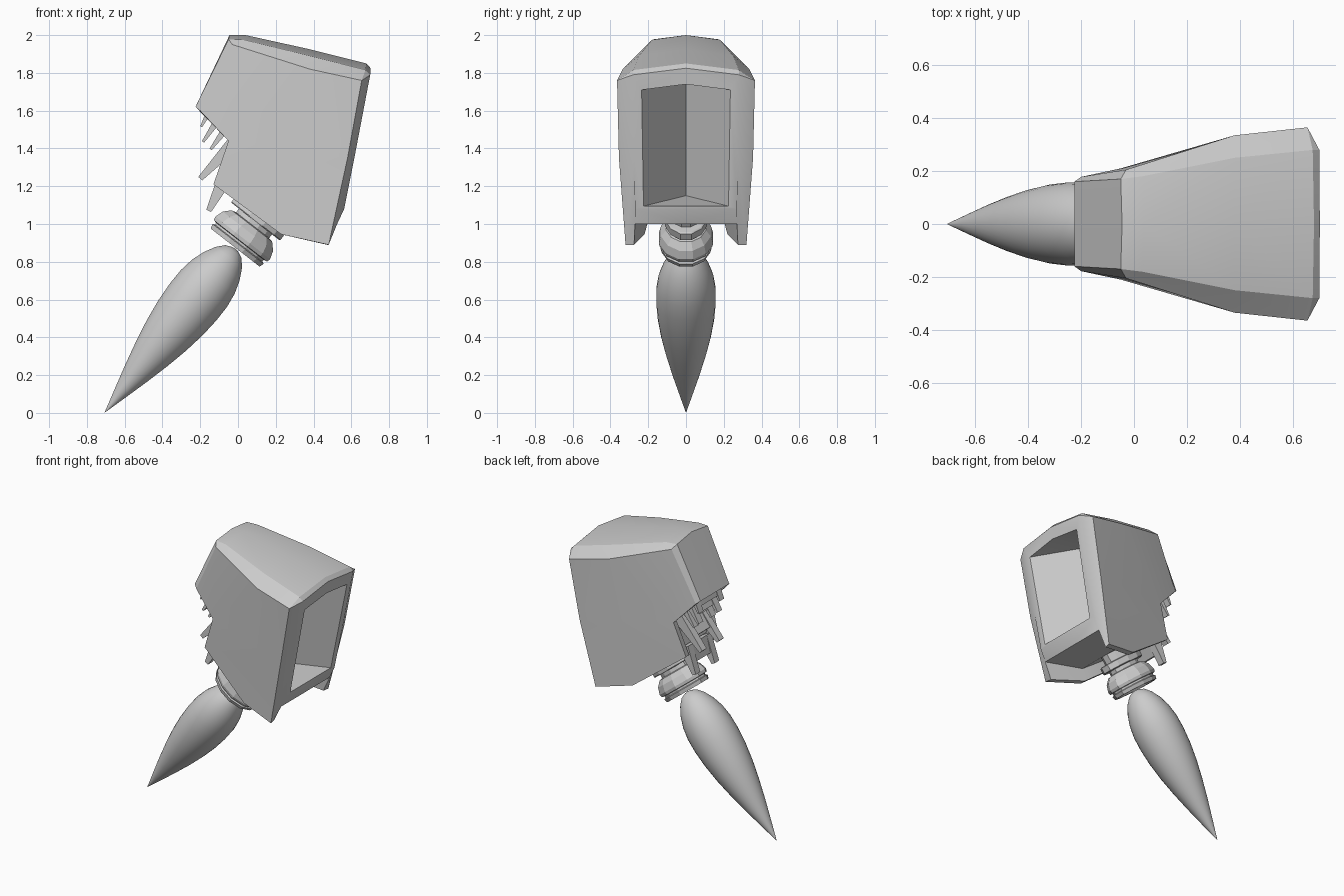
import bpy, bmesh
from mathutils import Vector
from math import cos, sin, pi

if "Cube" in bpy.data.objects:
    bpy.data.objects.remove(bpy.data.objects["Cube"])


def finish(bm, name, angle=None):
    bmesh.ops.remove_doubles(bm, verts=bm.verts, dist=1e-4)
    bmesh.ops.recalc_face_normals(bm, faces=bm.faces)
    me = bpy.data.meshes.new(name)
    bm.to_mesh(me)
    bm.free()
    ob = bpy.data.objects.new(name, me)
    bpy.context.collection.objects.link(ob)
    if angle:
        bpy.ops.object.select_all(action='DESELECT')
        ob.select_set(True)
        bpy.context.view_layer.objects.active = ob
        bpy.ops.object.shade_smooth_by_angle(angle=angle)
    return ob


# spin (height, radius) pairs around a tilted axis lying in the xz plane
def lathe(name, profile, origin, axis, sides, angle, yscale=1.0):
    d = Vector(axis).normalized()
    n = Vector((d.z, 0, -d.x))
    o = Vector(origin)
    bm = bmesh.new()
    rings = []
    for h, r in profile:
        rings.append([bm.verts.new(o + d * h + n * (r * cos(2 * pi * (i + .5) / sides))
                      + Vector((0, r * yscale * sin(2 * pi * (i + .5) / sides), 0)))
                      for i in range(sides)])
    for a, b in zip(rings, rings[1:]):
        for i in range(sides):
            j = (i + 1) % sides
            bm.faces.new((a[i], a[j], b[j], b[i]))
    bm.faces.new(rings[0])
    bm.faces.new(rings[-1])
    return finish(bm, name, angle)


# housing: named corner points of one half, mirrored across y
P = dict(
    r0=(-.045, 0, 2.0), r1=(.04, 0, 2.0), r2=(.38, 0, 1.925), r3=(.68, 0, 1.85),
    m0=(-.05, .17, 1.978), m1=(.03, .18, 1.975), m2=(.38, .25, 1.89), m3=(.675, .28, 1.815),
    s0=(-.03, .205, 1.95), s1=(.38, .335, 1.82), s2=(.655, .365, 1.76),
    s3=(.58, .355, 1.35), s4=(.48, .32, .89), s5=(.23, .265, .945), s6=(-.13, .185, 1.21),
    s7=(-.05, .21, 1.44), s8=(-.2, .178, 1.60),
    f8=(-.225, .16, 1.62), c8=(-.225, 0, 1.62),
    p2=(.70, .28, 1.79), pc=(.702, 0, 1.825), p3=(.618, .275, 1.36),
    p4=(.562, .27, 1.08), pb=(.562, 0, 1.08),
    g4=(.525, .27, 1.0), c4=(.525, 0, 1.0),
    i4=(.472, .275, .89), i5=(.23, .22, .945), g5=(.25, .22, 1.03), c5=(.25, 0, 1.03))
# back cavity and front window
P.update(
    i6=(-.125, .145, 1.21), g6=(-.06, .145, 1.24), c6=(-.06, 0, 1.24),
    g7=(.0, .16, 1.45), c7=(.0, 0, 1.45), i7=(-.045, .17, 1.44),
    w1=(.684, .235, 1.71), wt=(.69, 0, 1.74), w4=(.565, .225, 1.095), wb=(.565, 0, 1.095),
    vt=(.39, 0, 1.79), vb=(.27, 0, 1.15))
PANELS = dict(
    roof="r0 r1 m1 m0|r1 r2 m2 m1|r2 r3 m3 m2|m0 m1 s0|m1 m2 s1 s0|m2 m3 s2 s1",
    back="r0 m0 f8 c8|m0 s0 s8 f8",
    flank="s0 s1 s7 s8|s1 s2 s3 s7|s7 s3 s4 s5 s6",
    rim="r3 pc p2 m3|m3 p2 s2|s2 p2 p3 s3|s3 p3 p4 g4 i4 s4|p4 pb c4 g4",
    frame="pc wt w1 p2|p2 w1 w4 p4 p3|p4 w4 wb pb",
    window="wt vt w1|w1 vt vb w4|w4 vb wb",
    underside="s4 i4 i5 s5|s5 i5 i6 s6|i4 g4 g5 i5|i5 g5 g6 i6|g4 c4 c5 g5|g5 c5 c6 g6",
    cavity="s6 i6 i7 s7|i6 g6 g7 i7|s7 i7 f8 s8|i7 g7 f8|g6 c6 c7 g7|g7 c7 c8 f8")
bm = bmesh.new()
for side in (1, -1):
    v = {k: bm.verts.new((x, y * side, z)) for k, (x, y, z) in P.items()}
    for panel in PANELS.values():
        for face in panel.split("|"):
            bm.faces.new([v[k] for k in face.split()])
finish(bm, "thruster_housing", .45)


# jagged vent plates: a cross bar with a tapered prong at each end
def wedge(bm, root, tip, y0, y1, t0, t1):
    a, b = Vector((root[0], 0, root[1])), Vector((tip[0], 0, tip[1]))
    d = (b - a).normalized()
    n = Vector((d.z, 0, -d.x))
    vs = [bm.verts.new(p + n * (s * t) + Vector((0, y, 0)))
          for p, t in ((a, t0), (b, t1)) for s, y in ((-1, y0), (1, y0), (1, y1), (-1, y1))]
    for q in ((0, 1, 2, 3), (4, 5, 6, 7), (0, 1, 5, 4), (1, 2, 6, 5), (2, 3, 7, 6), (3, 0, 4, 7)):
        bm.faces.new([vs[i] for i in q])


PLATES = [((-.15, 1.60), (-.195, 1.515), .14, .015), ((-.10, 1.56), (-.185, 1.435), .13, .02),
          ((-.06, 1.51), (-.145, 1.395), .12, .02), ((-.01, 1.44), (-.20, 1.24), .12, .04),
          ((-.07, 1.24), (-.155, 1.07), .13, .04)]
for k, (root, tip, half, t) in enumerate(PLATES):
    mid = [r + (q - r) * .62 for r, q in zip(root, tip)]
    for label, lo, hi, end in (("bar", -half + .04, half - .04, mid),
                               ("prong_left", half - .05, half, tip),
                               ("prong_right", -half, -half + .05, tip)):
        bm = bmesh.new()
        wedge(bm, root, end, lo, hi, t, t * .35)
        finish(bm, f"vent_{label}_{k + 1}")

# faceted nozzle and its mounting flange
AX = (.614, 0, .789)
lathe("nozzle", [(.03, .12), (0, .15), (0, .17), (.025, .178), (.03, .165), (.042, .165),
                 (.045, .185), (.065, .19), (.11, .175), (.145, .14), (.15, .115), (.32, .115)],
      (-.015, 0, .875), AX, 12, .3, .78)
lathe("nozzle_flange", [(.175, .165), (.18, .17), (.22, .17), (.225, .16)],
      (-.015, 0, .875), AX, 12, .3, .68)

# smooth teardrop flame
prof = [(0, .001), (.13, .037), (.27, .075), (.40, .107), (.52, .132), (.64, .15), (.75, .158),
        (.84, .157), (.92, .145), (.99, .122), (1.05, .09), (1.09, .055), (1.105, .02), (1.108, .001)]
lathe("exhaust_flame", prof, (-.705, 0, .003), (.625, 0, .781), 32, .7)
